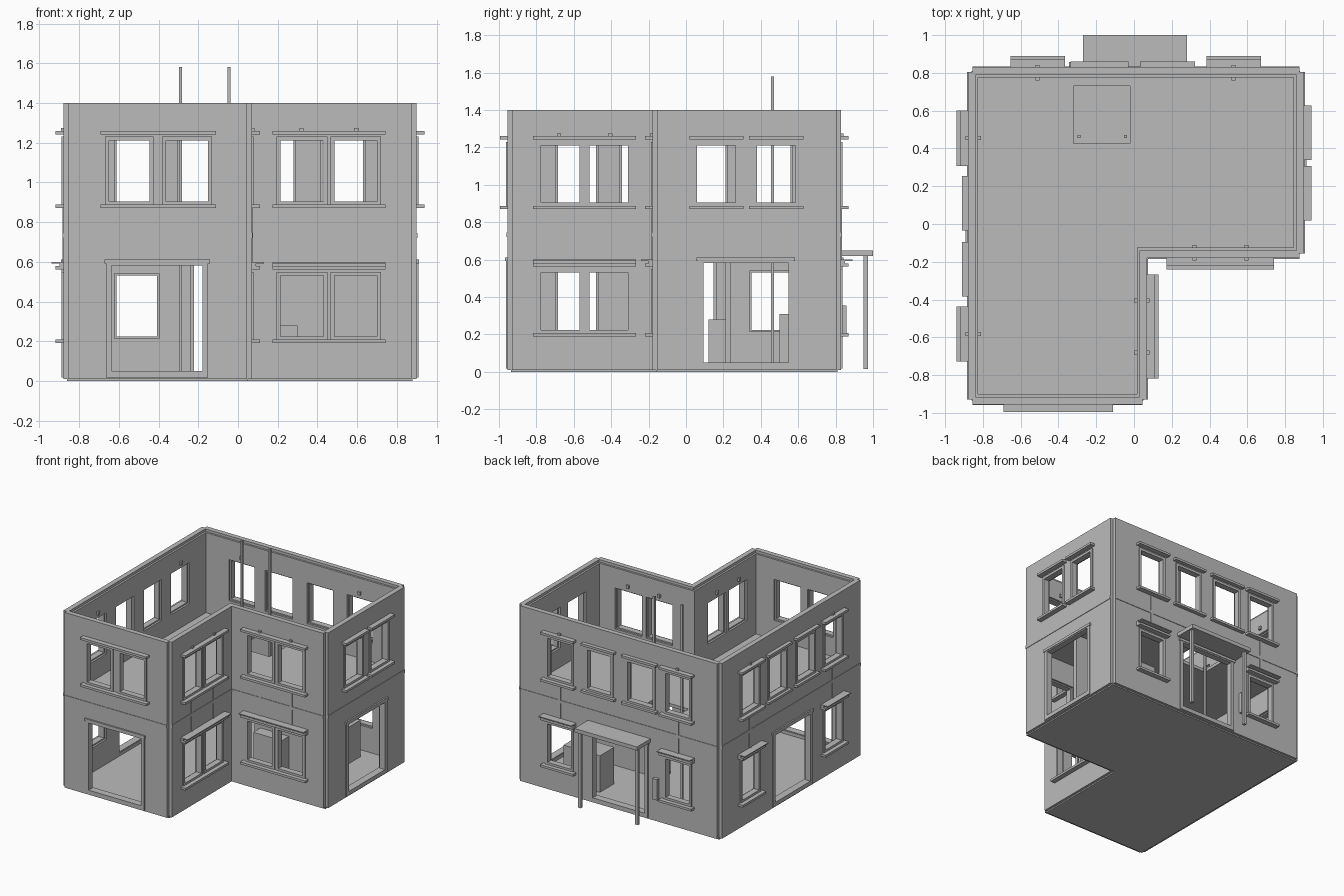
import bpy, bmesh
from mathutils import Vector

if "Cube" in bpy.data.objects:
    bpy.data.objects.remove(bpy.data.objects["Cube"])

grey = bpy.data.materials.new("plain grey")
grey.use_nodes = True
grey.diffuse_color = (0.5, 0.5, 0.5, 1)
grey.node_tree.nodes["Principled BSDF"].inputs["Base Color"].default_value = (0.5, 0.5, 0.5, 1)


def finish(name, bm):
    bmesh.ops.recalc_face_normals(bm, faces=bm.faces)
    mesh = bpy.data.meshes.new(name)
    bm.to_mesh(mesh)
    bm.free()
    mesh.materials.append(grey)
    ob = bpy.data.objects.new(name, mesh)
    bpy.context.scene.collection.objects.link(ob)
    return ob


def add_box(bm, lo, hi):
    verts = bmesh.ops.create_cube(bm, size=1)["verts"]
    for v in verts:
        v.co = Vector([(a + b) / 2 + c * (b - a) for a, b, c in zip(lo, hi, v.co)])


def boxes(name, items):
    bm = bmesh.new()
    for lo, hi in items:
        add_box(bm, lo, hi)
    return finish(name, bm)


X0, X1, XN = -0.88, 0.90, 0.07
Y0, Y1, YN = -0.955, 0.83, -0.18
TOP = 1.4


def footprint(name, inset, z0, z1):
    """L-shaped prism, inset from the outer wall faces."""
    o = inset
    pts = [(X0 + o, Y0 + o), (XN - o, Y0 + o), (XN - o, YN + o),
           (X1 - o, YN + o), (X1 - o, Y1 - o), (X0 + o, Y1 - o)]
    bm = bmesh.new()
    face = bm.faces.new([bm.verts.new((x, y, z0)) for x, y in pts])
    up = bmesh.ops.extrude_face_region(bm, geom=[face])["geom"]
    bmesh.ops.translate(bm, vec=(0, 0, z1 - z0),
                        verts=[v for v in up if isinstance(v, bmesh.types.BMVert)])
    return finish(name, bm)


def cut(ob, cutter):
    """Subtract the cutter, bake the result and remove the cutter."""
    cutter.hide_render = True
    mod = ob.modifiers.new("cut", 'BOOLEAN')
    mod.operation, mod.solver, mod.object = 'DIFFERENCE', 'EXACT', cutter
    deps = bpy.context.evaluated_depsgraph_get()
    mesh = bpy.data.meshes.new_from_object(ob.evaluated_get(deps))
    ob.modifiers.clear()
    ob.data = mesh
    bpy.data.objects.remove(cutter)


# Wall faces: (axis of the normal, position, outward sign)
WALLS = {"front": (1, Y0, -1), "back": (1, Y1, 1), "left": (0, X1, 1),
         "right": (0, X0, -1), "nook_back": (1, YN, -1), "nook_side": (0, XN, 1)}


def on_wall(wall, u0, u1, z0, z1, d0, d1):
    """Box given by span along the wall, height and outward depth."""
    axis, pos, sign = WALLS[wall]
    a, b = sorted((pos + sign * d0, pos + sign * d1))
    if axis == 0:
        return (a, u0, z0), (b, u1, z1)
    return (u0, a, z0), (u1, b, z1)


UP, LOW = 0.885, 0.205      # window frame bottoms
H = 0.345                   # window frame height
openings = []


def frame(wall, u0, u1, z0, z1, w=0.02, bottom=True):
    openings.append(on_wall(wall, u0 + w / 2, u1 - w / 2, z0 + (w / 2 if bottom else 0),
                            z1 - w / 2, -0.1, 0.05))
    bars = [(u0, u0 + w, z0, z1), (u1 - w, u1, z0, z1), (u0 + w, u1 - w, z1 - w, z1)]
    if bottom:
        bars.append((u0 + w, u1 - w, z0, z0 + w))
    return [on_wall(wall, *b, -0.04, 0.008) for b in bars]


def window(wall, spans, z, deep):
    """One or two sashes sharing a sill and a lintel."""
    parts = []
    for u0, u1 in spans:
        parts += frame(wall, u0, u1, z, z + H)
    a, b = spans[0][0] - 0.022, spans[-1][1] + 0.022
    out = 0.04 if deep else 0.03
    parts.append(on_wall(wall, a, b, z - 0.015, z + 0.003, -0.01, out))
    parts.append(on_wall(wall, a, b, z + H + 0.012, z + H + 0.03, -0.01, out))
    if z == LOW:
        parts.append(on_wall(wall, a, b, z + H + 0.042, z + H + 0.05, -0.01, 0.06))
        parts.append(on_wall(wall, a, b, z + H + 0.03, z + H + 0.042, -0.01, 0.02))
    boxes(wall + ("_lower_window" if z == LOW else "_upper_window"), parts)


def strips(wall, centres):
    """Thin uprights joining the two storeys, with tabs above."""
    items = []
    for c in centres:
        items.append(on_wall(wall, c - 0.01, c + 0.01, 0.6, UP - 0.01, -0.01, 0.005))
        items.append(on_wall(wall, c - 0.011, c + 0.011, 1.25, 1.275, -0.07, 0.012))
    boxes(wall + "_strips", items)


def door(wall, u0, u1):
    parts = frame(wall, u0, u1, 0.045, 0.61, 0.028, False)
    parts.append(on_wall(wall, u0, u1, 0.018, 0.05, -0.05, 0.008))
    parts.append(on_wall(wall, u0 - 0.008, u1 + 0.008, 0.592, 0.612, -0.01, 0.012))
    boxes(wall + "_door_frame", parts)


# Single windows on the outer walls
SINGLE = {"front": [(-0.67, -0.425), (-0.383, -0.132)],
          "left": [(0.04, 0.285), (0.36, 0.605)],
          "back": [(-0.632, -0.388), (-0.314, -0.052), (0.055, 0.3), (0.405, 0.65)],
          "right": [(-0.705, -0.46), (-0.362, -0.118), (-0.012, 0.232), (0.33, 0.58)]}
for wall, spans in SINGLE.items():
    for i, span in enumerate(spans):
        outer = len(spans) == 4 and i in (0, 3)
        window(wall, [span], UP, outer or len(spans) == 2)
        if outer:
            window(wall, [span], LOW, True)
            strips(wall, [sum(span) / 2])

# Paired windows in the nook
PAIR = {"nook_back": [(0.195, 0.45), (0.465, 0.72)],
        "nook_side": [(-0.795, -0.55), (-0.535, -0.29)]}
for wall, spans in PAIR.items():
    for z in (LOW, UP):
        window(wall, spans, z, True)
    strips(wall, [spans[0][1] - 0.13, spans[1][0] + 0.13])

# Doorways
for wall, u0, u1 in [("front", -0.665, -0.15), ("left", 0.065, 0.575),
                     ("back", -0.25, 0.26), ("right", -0.32, 0.175)]:
    door(wall, u0, u1)


# Outer shell with rebated rim, stepped corners and openings
def corner_cutter():
    return boxes("corner_cutter", [
        ((x - 0.025, y - 0.025, -0.1), (x + 0.025, y + 0.025, 1.6))
        for x, y in [(X0, Y0), (XN, Y0), (X1, YN), (X1, Y1), (X0, Y1)]])


walls = footprint("walls", 0, 0.01, TOP)
cut(walls, footprint("inner_cutter", 0.055, -0.05, TOP + 0.05))
cut(walls, footprint("rim_cutter", 0.04, TOP - 0.02, TOP + 0.06))
cut(walls, corner_cutter())
cut(walls, boxes("opening_cutter", openings))

# Floors; the upper one shows outside as a band and has a ladder hatch
footprint("ground_floor", 0.02, 0, 0.02)
upper = footprint("upper_floor", -0.004, 0.72, 0.745)
cut(upper, corner_cutter())
cut(upper, boxes("hatch_cutter", [((-0.32, 0.425, 0.6), (-0.02, 0.73, 0.9))]))
boxes("hatch_poles", [((x - 0.008, 0.455, 0.02), (x + 0.008, 0.47, 1.58))
                      for x in (-0.29, -0.045)])

# Canopy over the back door
boxes("canopy", [((-0.27, Y1 - 0.01, 0.62), (0.28, 1.0, 0.65))])
boxes("canopy_posts", [((x - 0.012, 0.948, 0.015), (x + 0.012, 0.972, 0.62))
                       for x in (-0.245, 0.255)])
boxes("wall_box", [((-0.345, Y1 - 0.01, 0.19), (-0.305, 0.857, 0.355))])

# Ground floor interior
boxes("partition", [((0.0, 0.21, 0.02), (0.75, 0.24, 0.72))])
boxes("desk", [((0.05, 0.12, 0.02), (0.3, 0.21, 0.28))])
boxes("cabinet", [((0.28, 0.5, 0.02), (0.6, 0.68, 0.31))])
